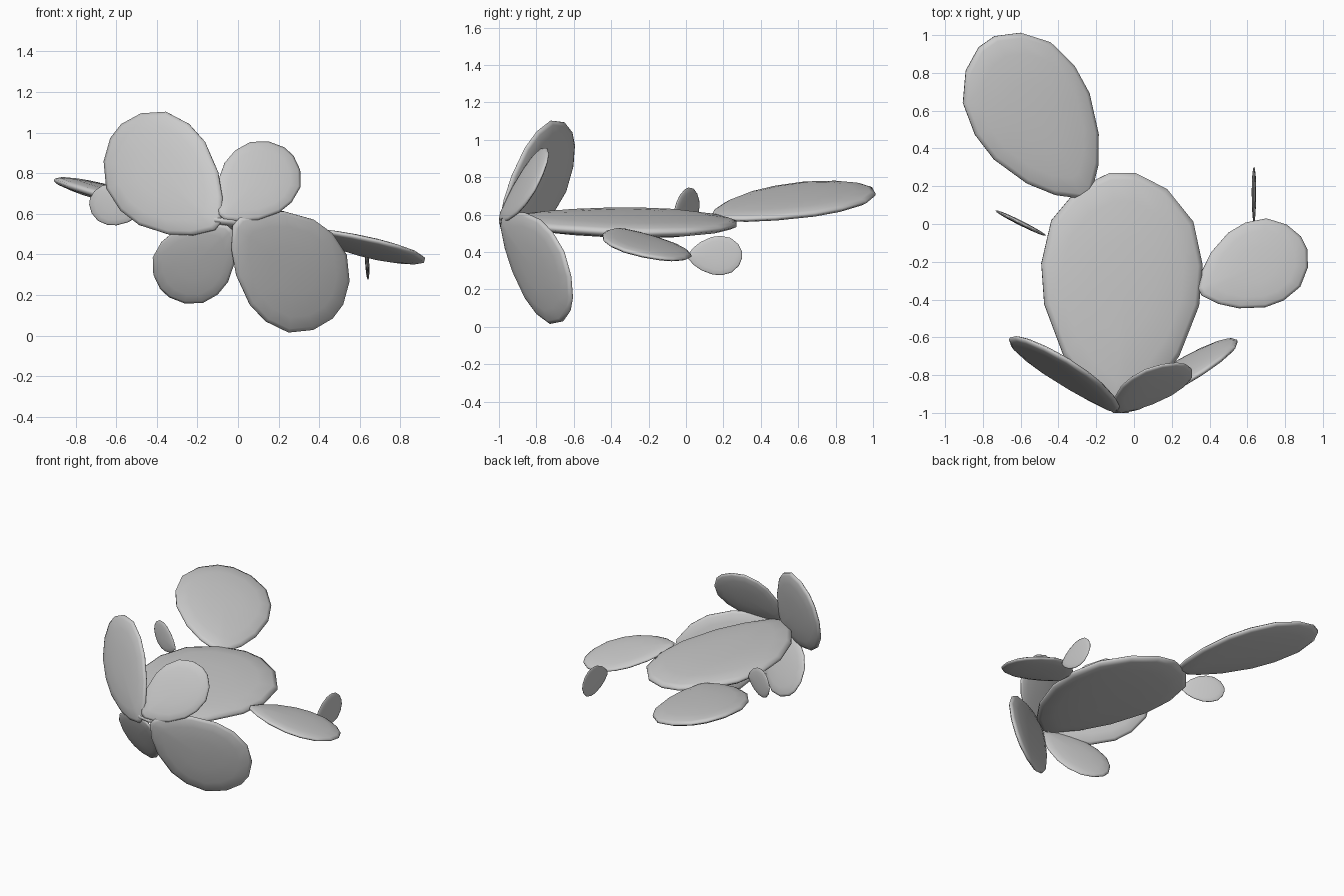
import bpy, bmesh
from mathutils import Vector

if "Cube" in bpy.data.objects:
    bpy.data.objects.remove(bpy.data.objects["Cube"])

# Half outline of a pad: (fraction of length, fraction of half width)
HALF = [(0, .09), (.1, .43), (.24, .72), (.45, .96), (.62, 1), (.8, .88), (.935, .55), (1, .16)]
OUTLINE = [(t, w) for t, w in HALF] + [(t, -w) for t, w in reversed(HALF)]
# Cross-section from one face's centre round the rim: (scale, height)
SECTION = [(.4, .93), (.75, .72), (.94, .42), (1, .15),
           (1, -.15), (.94, -.42), (.75, -.72), (.4, -.93)]


def pad(name, base, tip, normal, half_width, thick=.13):
    """Flattened egg-shaped pad from base to tip, lying across the normal."""
    base, axis = Vector(base), Vector(tip) - Vector(base)
    n = Vector(normal)
    n = (n - axis * n.dot(axis) / axis.length_squared).normalized()
    side = axis.cross(n).normalized()
    depth = half_width * thick

    def place(t, w, h):
        return base + axis * t + side * (w * half_width) + n * (h * depth)

    bm = bmesh.new()
    c = .52
    rings = [[bm.verts.new(place(c + (t - c) * s, w * s, h)) for t, w in OUTLINE]
             for s, h in SECTION]
    top, bottom = bm.verts.new(place(c, 0, 1)), bm.verts.new(place(c, 0, -1))
    k = len(OUTLINE)
    for i in range(k):
        j = (i + 1) % k
        bm.faces.new((top, rings[0][i], rings[0][j]))
        bm.faces.new((bottom, rings[-1][j], rings[-1][i]))
        for a, b in zip(rings, rings[1:]):
            bm.faces.new((a[i], b[i], b[j], a[j]))
    bmesh.ops.recalc_face_normals(bm, faces=bm.faces)
    for f in bm.faces:
        f.smooth = True
    mesh = bpy.data.meshes.new(name)
    bm.to_mesh(mesh)
    bm.free()
    bpy.context.collection.objects.link(bpy.data.objects.new(name, mesh))


# Main body pad
pad("main_pad", (-.07, -1, .565), (-.06, .27, .55), (.13, 0, 1), .43)
# Pads growing from its rim
pad("back_left_pad", (-.25, .15, .58), (-.78, .965, .75), (.25, -.05, 1), .325)
pad("right_pad", (.35, -.36, .52), (.9, -.1, .36), (.21, .18, 1), .23)
pad("left_bud", (-.47, -.06, .62), (-.73, .07, .66), (.43, .9, 0), .1)
pad("right_bud", (.635, .01, .375), (.635, .3, .385), (1, 0, .05), .105, .1)
# Cluster of four pads at the front
pad("front_upper_left_pad", (-.1, -.99, .54), (-.6, -.605, 1.006), (.557, 1, -.235), .275)
pad("front_upper_right_pad", (-.08, -.995, .585), (.25, -.74, .905), (-.314, 1, -.52), .19)
pad("front_lower_left_pad", (-.04, -.985, .53), (-.36, -.72, .21), (.36, 1, .5), .19)
pad("front_lower_right_pad", (-.01, -.985, .56), (.49, -.615, .12), (-.547, 1, .227), .275)
